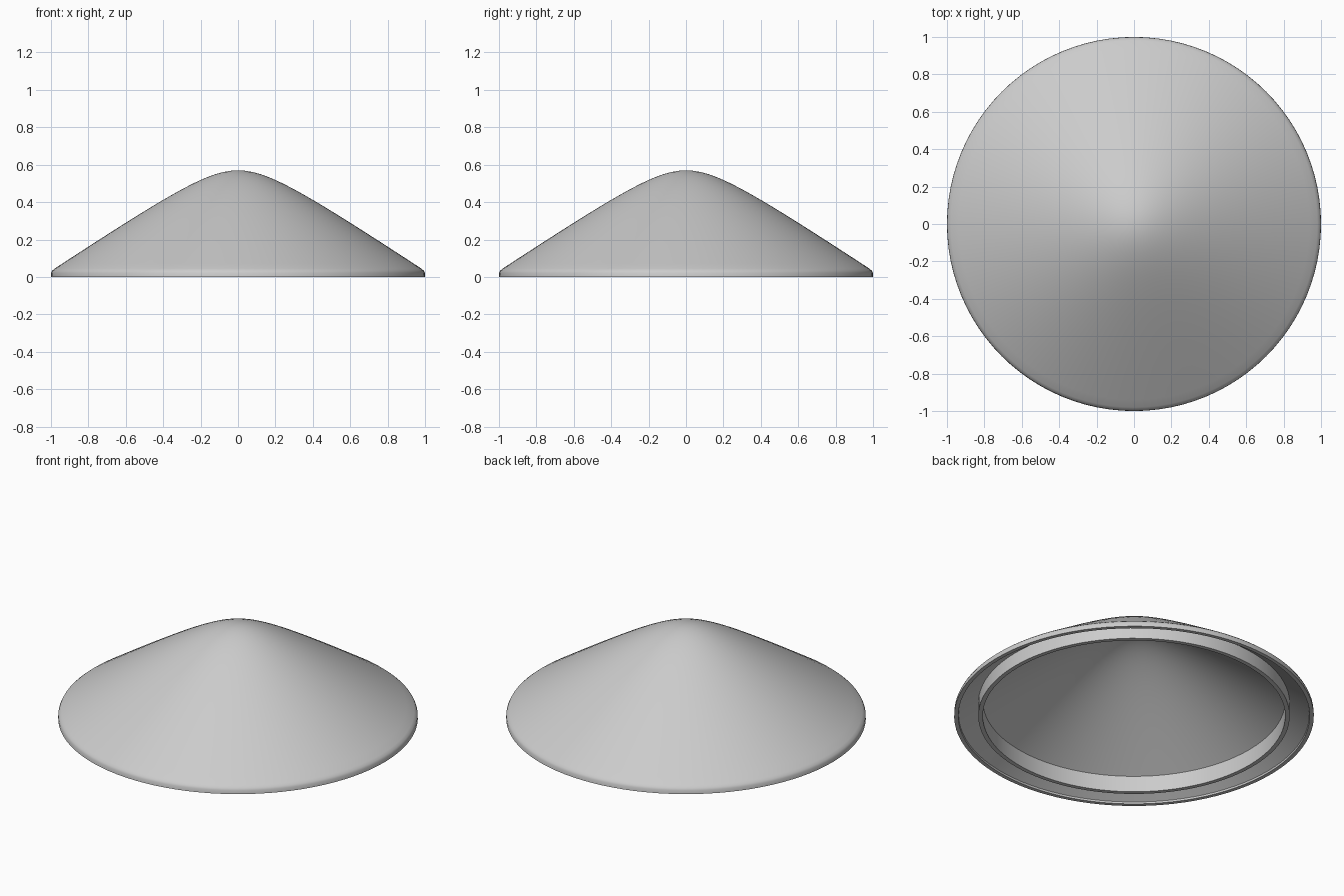
import bpy
import bmesh
import math

default = bpy.data.objects.get("Cube")
if default:
    bpy.data.objects.remove(default, do_unlink=True)

SEGMENTS = 96
HEIGHT = 0.57
WALL = 0.037

grey = bpy.data.materials.new("light grey")
grey.use_nodes = True
colour = (0.6, 0.6, 0.6, 1.0)
grey.diffuse_color = colour
grey.node_tree.nodes["Principled BSDF"].inputs["Base Color"].default_value = colour


def crown_height(r):
    """Rounded peak that straightens into a cone."""
    tip, slope = 0.148, 0.67
    return HEIGHT + tip - math.hypot(tip, slope * r)


def lathe(name, profile, closed=False):
    """Revolve (radius, height) points around the z axis."""
    bm = bmesh.new()
    verts = [bm.verts.new((r, 0, z)) for r, z in profile]
    edges = [bm.edges.new(pair) for pair in zip(verts, verts[1:])]
    if closed:
        edges.append(bm.edges.new((verts[-1], verts[0])))
    bmesh.ops.spin(bm, geom=verts + edges, cent=(0, 0, 0), axis=(0, 0, 1),
                   angle=math.tau, steps=SEGMENTS)
    bmesh.ops.remove_doubles(bm, verts=bm.verts, dist=0.0001)
    bmesh.ops.recalc_face_normals(bm, faces=bm.faces)
    mesh = bpy.data.meshes.new(name)
    bm.to_mesh(mesh)
    bm.free()
    mesh.materials.append(grey)
    obj = bpy.data.objects.new(name, mesh)
    bpy.context.collection.objects.link(obj)
    bpy.ops.object.select_all(action="DESELECT")
    obj.select_set(True)
    bpy.context.view_layer.objects.active = obj
    bpy.ops.object.shade_smooth_by_angle(angle=math.radians(35))
    return obj


# Conical shell: outer skin, rounded rim, inner skin
STEPS = 24
outer_radii = [0.98 * i / STEPS for i in range(STEPS + 1)]
inner_radii = [0.975 * i / STEPS for i in range(STEPS, -1, -1)]
outer = [(r, crown_height(r)) for r in outer_radii]
rim = [(0.993, 0.034), (0.999, 0.022), (1.0, 0.0), (0.977, 0.0)]
inner = [(r, crown_height(r) - WALL) for r in inner_radii]
lathe("conical_shell", outer + rim + inner)

# Fitting ring under the shell, its top buried in the wall
ring_in, ring_out = 0.841, 0.866
lathe("inner_ring", [
    (ring_in, 0.0),
    (ring_out, 0.0),
    (ring_out, crown_height(ring_out) - WALL / 2),
    (ring_in, crown_height(ring_in) - WALL / 2),
], closed=True)
